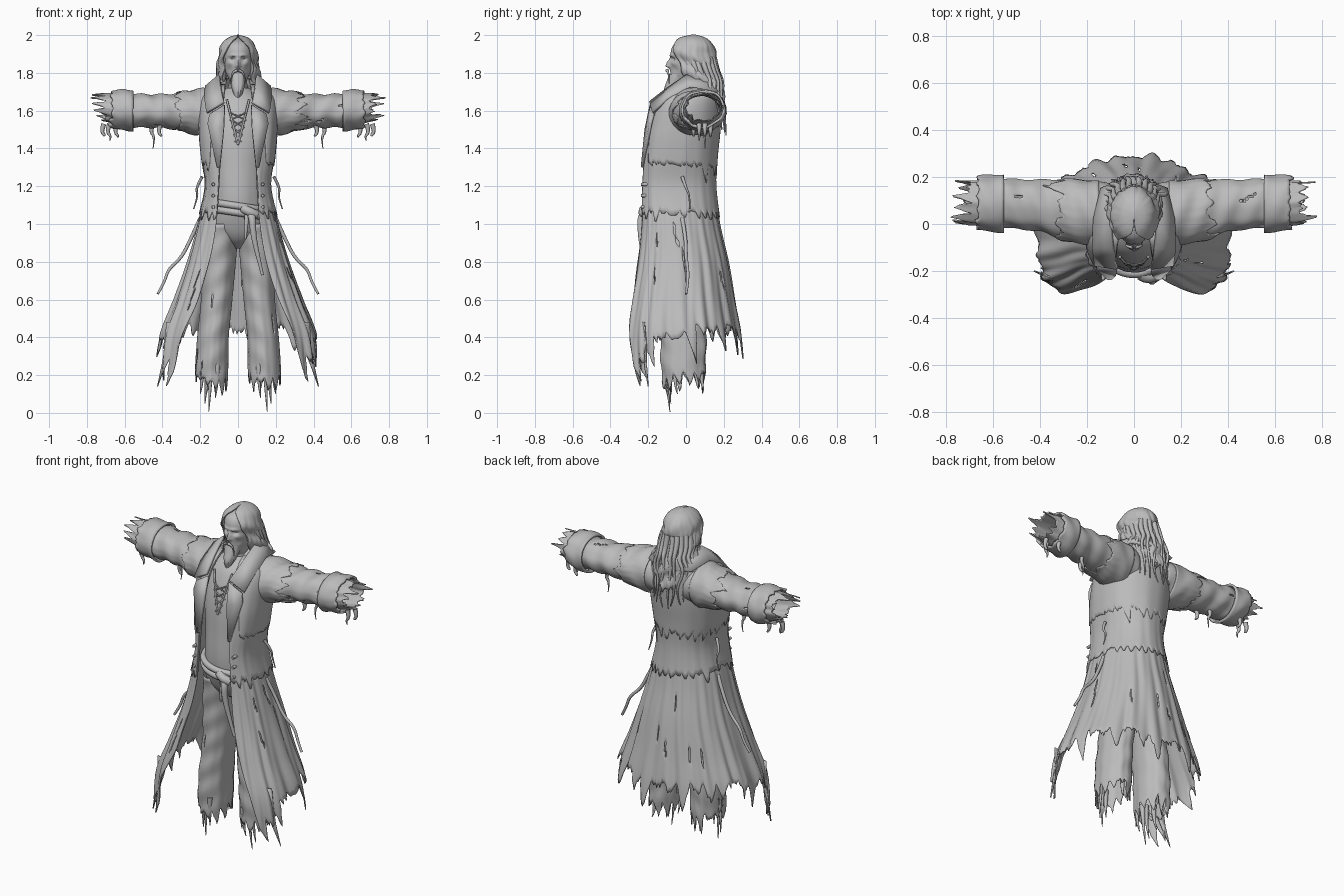
import bpy, bmesh, math, random
from mathutils import Vector

random.seed(7)
cube = bpy.data.objects.get("Cube")
if cube:
    bpy.data.objects.remove(cube)

grey = bpy.data.materials.new("plain grey")
grey.use_nodes = True
grey.diffuse_color = (0.5, 0.5, 0.5, 1)
grey.node_tree.nodes["Principled BSDF"].inputs["Base Color"].default_value = (0.5, 0.5, 0.5, 1)


def finish(ob, angle=40):
    ob.data.materials.append(grey)
    bpy.ops.object.select_all(action='DESELECT')
    ob.select_set(True)
    bpy.context.view_layer.objects.active = ob
    if ob.type == 'CURVE':
        bpy.ops.object.convert(target='MESH')
    bpy.ops.object.shade_smooth_by_angle(angle=math.radians(angle))


def at(table, z):
    """Smoothly interpolate rows (z, values...) sorted by falling z."""
    z = min(max(z, table[-1][0]), table[0][0])
    i = next(k for k in range(len(table) - 1) if z >= table[k + 1][0])
    a, b = table[i], table[i + 1]
    before, after = table[max(i - 1, 0)], table[min(i + 2, len(table) - 1)]
    h = b[0] - a[0]
    f = (z - a[0]) / h
    out = []
    for k in range(1, len(a)):
        m0 = (b[k] - before[k]) / (b[0] - before[0]) * h
        m1 = (after[k] - a[k]) / (after[0] - a[0]) * h
        d = b[k] - a[k]
        out.append(a[k] + f * (m0 + f * (3 * d - 2 * m0 - m1 + f * (m0 + m1 - 2 * d))))
    return out


def ragged(n, depth, step):
    """Torn-edge depth for each column."""
    amp = [random.uniform(0.15, 1) ** 1.5 for _ in range(n // step + 2)]
    return [depth * (amp[i // step] * (1 - abs(2 * (i % step) / step - 1))
                     + random.uniform(-0.1, 0.12)) for i in range(n)]


def sheet(name, grid, closed=False, thick=0.006, holes=0):
    bm = bmesh.new()
    rows = [[bm.verts.new(p) for p in row] for row in grid]
    n = len(rows[0])
    cells = {}
    for j in range(len(rows) - 1):
        for i in range(n if closed else n - 1):
            k = (i + 1) % n
            cells[i, j] = bm.faces.new((rows[j][i], rows[j][k], rows[j + 1][k], rows[j + 1][i]))
    gone = set()
    for _ in range(holes):
        i, j = random.randrange(3, n - 4), random.randrange(len(rows) // 3, len(rows) - 4)
        gone |= {cells[i, j], cells[i, j + 1], cells[i + random.choice((0, 1)), j + 2]}
    bmesh.ops.delete(bm, geom=list(gone), context='FACES')
    bmesh.ops.remove_doubles(bm, verts=bm.verts, dist=0.0002)
    bmesh.ops.recalc_face_normals(bm, faces=bm.faces)
    me = bpy.data.meshes.new(name)
    bm.to_mesh(me)
    bm.free()
    ob = bpy.data.objects.new(name, me)
    bpy.context.collection.objects.link(ob)
    finish(ob)
    if thick:
        mod = ob.modifiers.new("thickness", 'SOLIDIFY')
        mod.thickness, mod.offset = thick, 0


def wrap(name, table, top, hem, n=64, rows=20, gap=None, grow=0, ripple=0, waves=20, torn=0,
         step=4, front_power=1, ease=1, mold=None, place=None, **kw):
    """Cloth wrapped round table rows (z, half width, front y, back y, centre x)."""
    teeth = ragged(n, torn, step)
    grid = []
    for j in range(rows + 1):
        row = []
        for i in range(n):
            u = i / (n - 1 if gap else n)
            low = hem(abs(2 * u - 1)) if callable(hem) else hem
            z = top + (low - teeth[i] - top) * (j / rows) ** ease
            rx, yf, yb, cx = at(table, z)
            t0 = math.asin(min(1, max(0, at(gap, z)[0]) / max(rx, .001)) ** (1 / front_power)) if gap else 0
            t = t0 + (2 * math.pi - 2 * t0) * u
            s, c = math.sin(t), math.cos(t)
            q = front_power if c > 0 else 1
            fold = 1 + ripple * j / rows * (math.sin(waves * t + 5 * z) + .6 * math.sin(waves * 1.7 * t + 1))
            x = math.copysign(abs(s) ** q, s) * (rx + grow) * fold
            y = math.copysign(abs(c) ** q, c) * ((yb - yf) / 2 + grow) * fold
            p = Vector((cx + x, (yf + yb) / 2 - y, z))
            if mold:
                p = mold(p)
            row.append(place(p) if place else p)
        grid.append(row)
    sheet(name, grid, closed=not gap, **kw)


def strands(name, paths):
    """Tapered cords; each path is (points, radius at start, radius at end)."""
    cu = bpy.data.curves.new(name, 'CURVE')
    cu.dimensions, cu.bevel_depth, cu.bevel_resolution, cu.use_fill_caps = '3D', 1, 2, True
    for pts, r0, r1 in paths:
        sp = cu.splines.new('NURBS')
        sp.points.add(len(pts) - 1)
        for k, p in enumerate(pts):
            sp.points[k].co = (*p, 1)
            sp.points[k].radius = r0 + (r1 - r0) * k / (len(pts) - 1)
        sp.order_u, sp.use_endpoint_u, sp.resolution_u = 3, True, 5
    ob = bpy.data.objects.new(name, cu)
    bpy.context.collection.objects.link(ob)
    finish(ob, 60)


def bump(p, x, z, wx, wz, push):
    return push * math.exp(-((abs(p.x) - x) / wx) ** 2 - ((p.z - z) / wz) ** 2)


# Head with sculpted brow, eyes, nose and cheeks
def face(p):
    if p.y < 0:
        p.y += (bump(p, .03, 1.872, .014, .01, .014) + bump(p, .045, 1.815, .015, .02, .008)
                - bump(p, 0, 1.85, .011, .022, .02) - bump(p, 0, 1.835, .014, .009, .012)
                - bump(p, .025, 1.892, .024, .008, .009) - bump(p, .045, 1.85, .015, .012, .006))
    return p


head = [(1.99, 0, .03, .05, 0), (1.965, .055, -.045, .1, 0), (1.93, .077, -.076, .13, 0), (1.87, .078, -.082, .13, 0),
        (1.81, .068, -.083, .11, 0), (1.76, .048, -.075, .09, 0), (1.72, .055, -.03, .1, 0), (1.6, .09, -.1, .1, 0)]
wrap("head", head, 1.99, 1.6, 80, 70, mold=face, thick=0)

# Long swept-back hair and beard
hair = [(2, 0, .03, .05, 0), (1.985, .05, -.03, .1, 0), (1.95, .085, -.075, .14, 0), (1.9, .1, -.09, .155, 0),
        (1.82, .108, -.05, .155, 0), (1.72, .118, -.02, .19, 0), (1.6, .095, 0, .205, 0), (1.5, .07, .02, .2, 0)]
part = [(2, 0), (1.985, .006), (1.965, .03), (1.93, .056), (1.88, .072), (1.8, .078), (1.5, .085)]
wave = lambda p: p + Vector((.007 * math.sin(p.z * 70 + p.y * 30), .007 * math.sin(p.z * 60 + p.x * 40), 0)) * min(1, (2 - p.z) * 6)
wrap("long_hair", hair, 2, lambda a: 1.59 + .1 * a, 120, 40, gap=part, ripple=.035, waves=13, torn=.1, step=10,
     ease=1.5, mold=wave)
locks = []
for s in (-1, 1):
    for k in range(9):
        a = .85 + k * .26
        x, y = s * math.sin(a), .05 - math.cos(a) * .1
        j, low = random.uniform(-.02, .02), 1.66 - .03 * k * .5
        locks.append(([(x * .085, y, 1.88), (x * .106, y + .015, 1.82 + j), (x * .1, y + .045, 1.76),
                       (x * .14 + j, y + .045, 1.71 + j), (x * .105 - j, y + .06, low), (x * .12 + j, y + .065, low - .07)],
                      .017, .003))
strands("hair_locks", locks)
beard = [(1.795, .045, -.088, 0, 0), (1.76, .042, -.1, -.01, 0), (1.71, .03, -.115, -.04, 0), (1.64, .003, -.105, -.095, 0)]
wrap("beard", beard, 1.795, 1.64, 40, 14, ripple=.06, waves=9, thick=0)
strands("moustache", [([(s * .003, -.1, 1.813), (s * .02, -.098, 1.81), (s * .036, -.09, 1.785),
                        (s * .036, -.09, 1.745)], .009, .002) for s in (-1, 1)])

# Shirt, trousers and legs
shirt = [(1.72, .06, -.05, .1, 0), (1.66, .14, -.12, .13, 0), (1.5, .175, -.18, .15, 0), (1.3, .155, -.2, .14, 0),
         (1.1, .155, -.205, .14, 0), (.98, .17, -.17, .145, 0), (.91, .1, -.125, .11, 0), (.87, .02, -.06, .06, 0)]
wrap("shirt", shirt, 1.72, 1.02, 64, 24, ripple=.006, waves=11, thick=0)
wrap("trouser_hips", shirt, 1.1, .87, 64, 14, ripple=.01, waves=13, thick=0)
legs = [(1, .085, -.16, .13, .085), (.85, .09, -.135, .12, .1), (.6, .08, -.125, .105, .112),
        (.4, .08, -.13, .105, .132), (.22, .084, -.125, .1, .14), (0, .08, -.1, .08, .145)]
crease = lambda p: p + Vector((0, .004 * math.sin(p.z * 45 + p.x * 30), 0))
for s, side in ((1, "left"), (-1, "right")):
    mirror = lambda p, s=s: (p.x * s, p.y, p.z)
    wrap(side + "_trouser_leg", legs, 1, lambda a: .22 - .1 * max(0, a - .55), 72, 36, ripple=.018, waves=7,
         torn=.13, step=6, mold=crease, place=mirror, holes=5)
    strands(side + "_trouser_shreds", [([(s * x, y, .26), (s * x, y, .15), (s * (x + .01), y + .015, z)], .016, .002)
                                       for x, y, z in ((.145, -.1, .005), (.165, -.095, .05), (.11, -.11, .08), (.19, -.06, .1), (.15, .08, .12))])

# Coat: long torn skirt, jacket over it and a shoulder layer
coat = [(1.77, .06, .01, .13, 0), (1.73, .12, -.06, .16, 0), (1.66, .185, -.135, .175, 0), (1.5, .195, -.195, .17, 0),
        (1.35, .183, -.22, .155, 0), (1.2, .165, -.235, .15, 0), (1, .21, -.24, .175, 0), (.8, .265, -.265, .22, 0),
        (.6, .335, -.305, .255, 0), (.4, .41, -.335, .29, 0), (.12, .44, -.33, .31, 0)]
gap = [(1.77, .06), (1.6, .08), (1.2, .1), (1, .115), (.8, .15), (.6, .215), (.4, .295), (.12, .37)]
wrap("long_coat", coat, 1.77, lambda a: .46 - .1 * max(0, a - .5) / .4 - .1 * max(0, a - .8) / .2, 200, 46, gap=gap,
     ripple=.018, waves=19, torn=.19, step=8, front_power=.65, holes=18)
wrap("coat_jacket", coat, 1.74, 1.07, 140, 22, gap=gap, grow=.008, ripple=.006, waves=15, torn=.07, step=5,
     front_power=.65)
back_gap = [(1.77, .12), (1, .155)]
wrap("coat_upper_layer", coat, 1.72, lambda a: 1.31 + .02 * a, 120, 18, gap=back_gap, grow=.011, ripple=.005, waves=9,
     torn=.1, step=6, front_power=.65)

# Sleeves, cuffs and torn linings, laid along the arm
sleeve = [(-.1, .12, -.09, .17, 1.595), (-.2, .117, -.08, .18, 1.592), (-.3, .098, -.065, .185, 1.595),
          (-.4, .086, -.03, .185, 1.598), (-.6, .085, -.01, .188, 1.603), (-.7, .072, 0, .18, 1.615), (-.82, .06, .01, .19, 1.625)]
wrinkle = lambda p: p + Vector((.004 * math.sin(p.z * 62 + p.y * 22), .003 * math.sin(p.z * 50 + p.x * 25), 0))
for s, side in ((1, "left"), (-1, "right")):
    arm = lambda p, s=s: (-p.z * s, p.y, p.x)
    wrap(side + "_sleeve", sleeve, -.1, -.6, 64, 44, ripple=.015, waves=5, mold=wrinkle, place=arm, holes=6)
    wrap(side + "_sleeve_overlay", sleeve, -.15, -.3, 72, 16, grow=.005, ripple=.008, torn=.1, step=8, mold=wrinkle,
         place=arm)
    wrap(side + "_cuff", sleeve, -.555, -.66, 72, 8, grow=.017, ripple=.02, waves=5, torn=.03, step=6, mold=wrinkle,
         place=arm, thick=.012)
    wrap(side + "_torn_lining", sleeve, -.58, -.695, 84, 12, torn=.11, step=7, ripple=.04, waves=7, place=arm)
    strands(side + "_sleeve_shreds", [([(s * x, y, 1.53), (s * (x + .015), y, 1.49), (s * (x - .01), y, 1.46),
                                        (s * x, y, z)], .014, .002)
                                      for x, y, z in ((.45, .1, 1.4), (.41, .04, 1.47), (.68, .07, 1.44), (.64, .13, 1.46), (.71, .1, 1.49))])
    # Collar and lapels
    inner = [(0, .16, 1.74), (.085, .1, 1.775), (.1, 0, 1.785), (.09, -.1, 1.715), (.075, -.19, 1.645)]
    outer = [(0, .2, 1.69), (.14, .15, 1.7), (.17, .02, 1.725), (.175, -.1, 1.66), (.165, -.175, 1.59)]
    lapel_in = [(.07, -.185, 1.63), (.075, -.212, 1.5), (.095, -.232, 1.3)]
    lapel_out = [(.15, -.175, 1.58), (.16, -.187, 1.53), (.11, -.232, 1.3)]
    for name, a, b in (("_collar", inner, outer), ("_lapel", lapel_in, lapel_out)):
        sheet(side + name, [[(s * x, y, z) for x, y, z in row] for row in (a, b)], thick=.016)
    # Torn coat corner, hanging side straps and coat buttons
    sheet(side + "_coat_corner_shred", [[(s * x, y, z) for x, y, z in row] for row in (
        [(.3, -.24, .48), (.34, -.23, .36), (.385, -.22, .25), (.425, -.2, .14)],
        [(.38, -.22, .48), (.385, -.21, .36), (.4, -.21, .27), (.427, -.2, .14)])])
    strands(side + "_side_straps", [
        ([(s * .2, -.02, 1.03), (s * .25, 0, .92), (s * .3, 0, .82), (s * .37, .01, .76), (s * .39, .01, .69), (s * .425, 0, .63)], .011, .007),
        ([(s * .19, -.02, 1.25), (s * .225, 0, 1.19), (s * .21, .02, 1.15), (s * .235, .02, 1.08)], .009, .003)])
    strands(side + "_buttons", [([(s * .13, -.2, z), (s * .131, -.238, z)], .011, .008) for z in (1.09, 1.15, 1.21)])

# Waist sash with knot and tails
loop = [(math.sin(a) * .165, -.035 - math.cos(a) * .18) for a in [k * math.pi / 8 - math.pi for k in range(17)]]
strands("waist_sash", [([(x, y, z - .15 * x) for x, y in loop], .019, .019) for z in (1.06, 1.095)]
        + [([(.06, -.2, 1.07), (.075, -.24, 1.05), (.08, -.24, .95), (.1, -.23, .85), (.13, -.22, .73)], .026, .008),
           ([(.05, -.2, 1.07), (.045, -.235, 1.04), (.04, -.22, .92)], .018, .006),
           ([(.03, -.215, 1.08), (.06, -.24, 1.065), (.095, -.215, 1.05)], .025, .025)])

# Shirt neckline and lacing
lace = [([(s * .06, -.14, 1.66), (s * .035, -.173, 1.56), (0, -.194, 1.42)], .006, .005) for s in (-1, 1)]
for k in range(4):
    z, w = 1.43 + k * .04, .022 + k * .007
    lace += [([(-s * w, -.185 + k * .006, z), (0, -.198 + k * .006, z + .02), (s * w, -.181 + k * .006, z + .04)], .004, .004)
             for s in (-1, 1)]
strands("shirt_lacing", lace)
